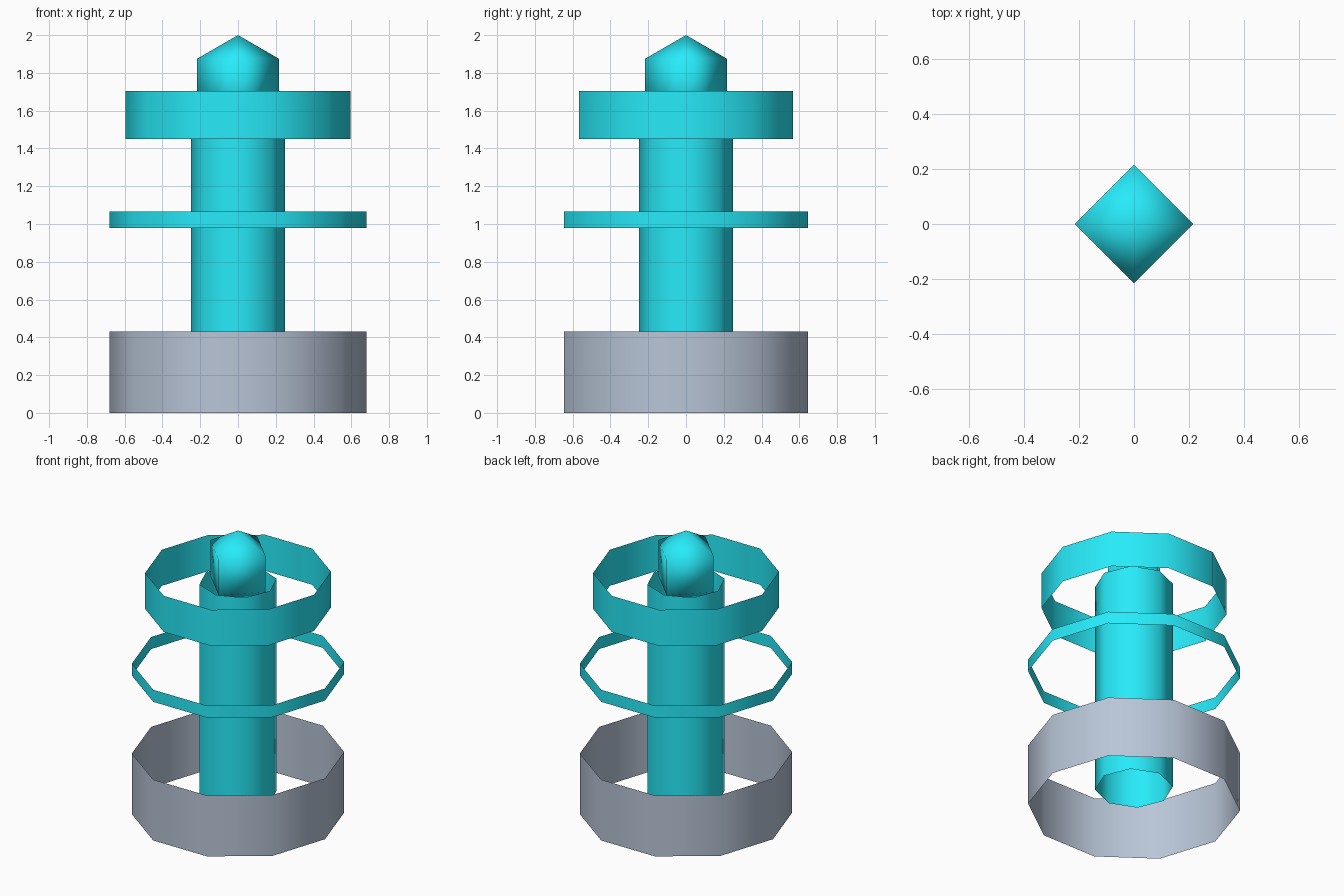
import bpy, math

if "Cube" in bpy.data.objects:
    bpy.data.objects.remove(bpy.data.objects["Cube"])


def material(name, rgb):
    m = bpy.data.materials.new(name)
    m.diffuse_color = (*rgb, 1)
    m.use_nodes = True
    m.node_tree.nodes["Principled BSDF"].inputs["Base Color"].default_value = m.diffuse_color
    return m


cyan = material("cyan", (0.02, 0.83, 0.95))
slate = material("slate", (0.48, 0.56, 0.68))


def finish(name, mat):
    ob = bpy.context.object
    ob.name = name
    ob.data.materials.append(mat)
    bpy.ops.object.shade_smooth()
    return ob


def tube(name, sides, radius, z0, z1, mat):
    # open, single-walled tube with one corner on the x axis
    bpy.ops.mesh.primitive_cylinder_add(
        vertices=sides, radius=radius, depth=z1 - z0, end_fill_type='NOTHING',
        location=(0, 0, (z0 + z1) / 2), rotation=(0, 0, math.pi / 2))
    bpy.ops.object.transform_apply(location=False, rotation=True, scale=False)
    return finish(name, mat)


# ten-sided rings
tube("base_ring", 10, 0.68, 0, 0.43, slate)
tube("middle_ring", 10, 0.68, 0.98, 1.065, cyan)
tube("top_ring", 10, 0.595, 1.45, 1.705, cyan)

# eight-sided open column
tube("column", 8, 0.25, 0.14, 1.64, cyan)

# octahedral crystal at the tip
bpy.ops.mesh.primitive_uv_sphere_add(segments=4, ring_count=2, radius=0.25,
                                     location=(0, 0, 1.75))
finish("crystal", cyan)
